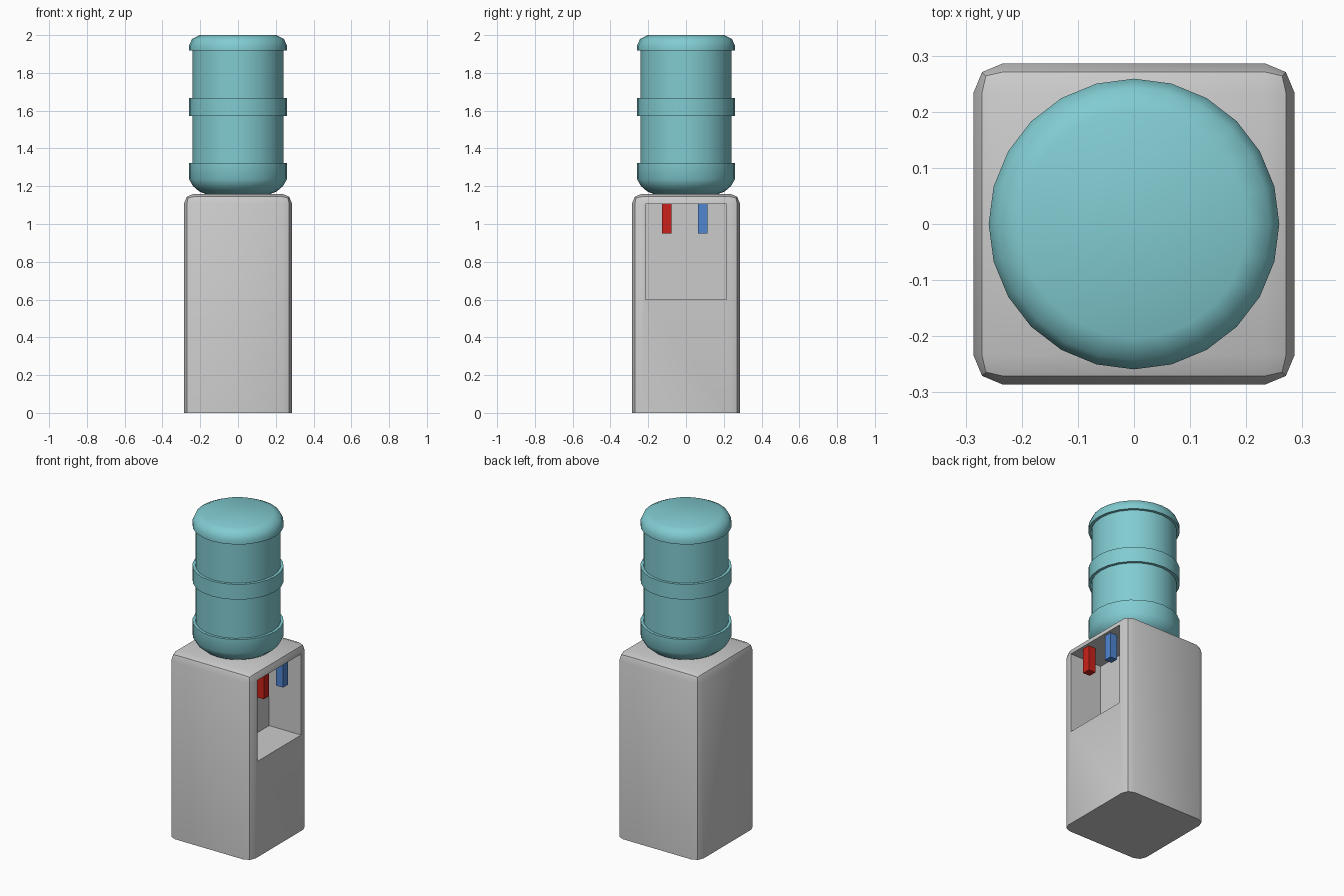
import bpy, bmesh, math

if "Cube" in bpy.data.objects:
    bpy.data.objects.remove(bpy.data.objects["Cube"])


def finish(bm, name, color=None):
    mesh = bpy.data.meshes.new(name)
    bmesh.ops.recalc_face_normals(bm, faces=bm.faces)
    bm.to_mesh(mesh)
    bm.free()
    ob = bpy.data.objects.new(name, mesh)
    bpy.context.collection.objects.link(ob)
    if color:
        mat = bpy.data.materials.new(name + "_material")
        mat.diffuse_color = (*color, 1)
        mat.use_nodes = True
        mat.node_tree.nodes["Principled BSDF"].inputs["Base Color"].default_value = mat.diffuse_color
        mesh.materials.append(mat)
    return ob


def box_bm(lo, hi):
    bm = bmesh.new()
    bmesh.ops.create_cube(bm, size=1)
    for v in bm.verts:
        v.co = [(a + b) / 2 + c * (b - a) for a, b, c in zip(lo, hi, v.co)]
    return bm


def smooth(ob, angle):
    bpy.ops.object.select_all(action='DESELECT')
    ob.select_set(True)
    bpy.context.view_layer.objects.active = ob
    bpy.ops.object.shade_smooth_by_angle(angle=math.radians(angle))


# Cabinet: rounded on every edge except around the base
W, H = 0.286, 1.16
bm = box_bm((-W, -W, 0), (W, W, H))
edges = [e for e in bm.edges if max(v.co.z for v in e.verts) > 0.1]
bmesh.ops.bevel(bm, geom=edges, offset=0.052, segments=2, profile=0.5,
                affect='EDGES', clamp_overlap=True)
cabinet = finish(bm, "cabinet")

# Dispensing recess cut into the +x side
cutter = finish(box_bm((0.065, -0.215, 0.6), (0.4, 0.215, 1.107)), "recess_cutter")
cutter.hide_render = True
mod = cabinet.modifiers.new("recess", 'BOOLEAN')
mod.operation = 'DIFFERENCE'
mod.solver = 'EXACT'
mod.object = cutter
bpy.context.view_layer.objects.active = cabinet
bpy.ops.object.modifier_apply(modifier=mod.name)
bpy.data.objects.remove(cutter)
smooth(cabinet, 40)

# Hot and cold taps hanging from the recess ceiling
for name, y, color in (("hot_tap", -0.103, (0.6, 0.015, 0.01)),
                       ("cold_tap", 0.088, (0.08, 0.24, 0.65))):
    finish(box_bm((0.22, y - 0.025, 0.95), (0.268, y + 0.025, 1.11)), name, color)

# Water bottle: lathed profile with three raised bands
R, B = 0.242, 0.259
profile = [(0.165, 1.157), (0.205, 1.172), (0.238, 1.2), (B, 1.237), (B, 1.323),
           (R, 1.323), (R, 1.573), (B, 1.573), (B, 1.668), (R, 1.668),
           (R, 1.918), (B, 1.918), (B, 1.945), (0.243, 1.98), (0.203, 2.0)]
N = 24
bm = bmesh.new()
rings = [[bm.verts.new((r * math.cos(2 * math.pi * i / N),
                        r * math.sin(2 * math.pi * i / N), z)) for i in range(N)]
         for r, z in profile]
for a, b in zip(rings, rings[1:]):
    for i in range(N):
        j = (i + 1) % N
        bm.faces.new((a[i], a[j], b[j], b[i]))
bm.faces.new(rings[0])
bm.faces.new(rings[-1])
smooth(finish(bm, "water_bottle", (0.22, 0.6, 0.64)), 50)
